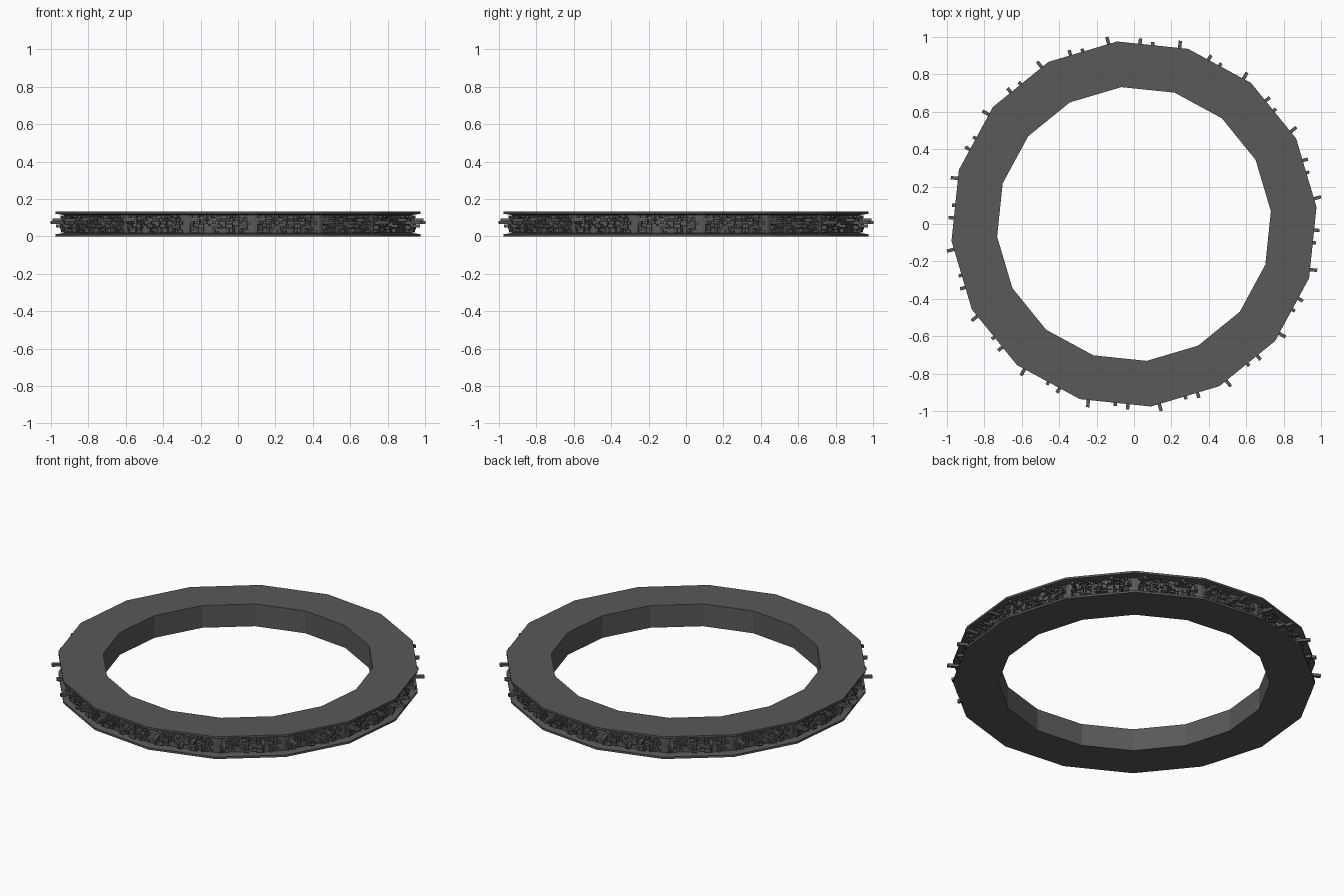
import bpy, bmesh, math, random
from mathutils import Matrix, Vector

if "Cube" in bpy.data.objects:
    bpy.data.objects.remove(bpy.data.objects["Cube"])

random.seed(7)
SIDES = 16
STEP = math.tau / SIDES
FIRST = math.radians(5.3)     # angle of the first corner
HEIGHT = 0.133
WALL = 0.917                  # distance from the centre to a recessed outer wall

metal = bpy.data.materials.new("dark grey metal")
metal.use_nodes = True
grey = (0.1, 0.1, 0.1, 1)
metal.diffuse_color = grey
metal.node_tree.nodes["Principled BSDF"].inputs["Base Color"].default_value = grey


def add_object(name, bm):
    bmesh.ops.recalc_face_normals(bm, faces=bm.faces)
    mesh = bpy.data.meshes.new(name)
    bm.to_mesh(mesh)
    bm.free()
    mesh.materials.append(metal)
    obj = bpy.data.objects.new(name, mesh)
    bpy.context.collection.objects.link(obj)


def add_box(bm, low, high):
    """Box between two corners: x outward, y along the wall, z up."""
    low, high = Vector(low), Vector(high)
    place = Matrix.Translation((low + high) / 2) @ Matrix.Diagonal((*(high - low), 1))
    bmesh.ops.create_cube(bm, size=1, matrix=place)


def repeat_on_walls(name, boxes):
    """Copy one wall's set of boxes onto every side of the ring."""
    bm = bmesh.new()
    for side in range(SIDES):
        start = len(bm.verts)
        for low, high in boxes:
            add_box(bm, low, high)
        bm.verts.ensure_lookup_table()
        turn = Matrix.Rotation(FIRST + (side + 0.5) * STEP, 3, "Z")
        bmesh.ops.rotate(bm, verts=bm.verts[start:], cent=(0, 0, 0), matrix=turn)
    add_object(name, bm)


def split(y0, y1, z0, z1, depth):
    """Divide a wall panel into random smaller rectangles."""
    wide, tall = y1 - y0, z1 - z0
    if depth == 0 or max(wide, tall) < 0.018:
        return [(y0, y1, z0, z1)]
    cut = random.uniform(0.3, 0.7)
    if wide > tall * random.uniform(0.8, 2):
        mid = y0 + wide * cut
        return split(y0, mid, z0, z1, depth - 1) + split(mid, y1, z0, z1, depth - 1)
    mid = z0 + tall * cut
    return split(y0, y1, z0, mid, depth - 1) + split(y0, y1, mid, z1, depth - 1)


# Ring body: flanged channel section swept round sixteen sides
profile = [(0.735, 0), (0.98, 0), (0.98, 0.012), (0.935, 0.018)]
profile += [(r, HEIGHT - z) for r, z in reversed(profile)]
bm = bmesh.new()
loops = []
for i in range(SIDES):
    a = FIRST + i * STEP
    loops.append([bm.verts.new((r * math.cos(a), r * math.sin(a), z)) for r, z in profile])
for i, here in enumerate(loops):
    there = loops[(i + 1) % SIDES]
    for j in range(len(profile)):
        k = (j + 1) % len(profile)
        bm.faces.new((here[j], there[j], there[k], here[k]))
add_object("ring_body", bm)

# Machinery blocks covering each recessed wall
blocks = []
for y0, y1, z0, z1 in split(-0.165, 0.165, 0.02, HEIGHT - 0.02, 7):
    if random.random() < 0.72:
        gap = 0.0012
        out = random.uniform(0.004, 0.028)
        blocks.append(((WALL - 0.01, y0 + gap, z0 + gap),
                       (WALL + out, y1 - gap, z1 - gap)))
repeat_on_walls("wall_machinery", blocks)

# Pegs reaching out beyond the flanges: position along wall, height, reach
pegs = []
for y, z, reach in [(-0.145, 0.075, 1.0), (0.068, 0.088, 0.99), (0.0, 0.055, 0.978)]:
    pegs.append(((WALL - 0.01, y - 0.009, z - 0.008), (reach, y + 0.009, z + 0.008)))
repeat_on_walls("wall_pegs", pegs)
